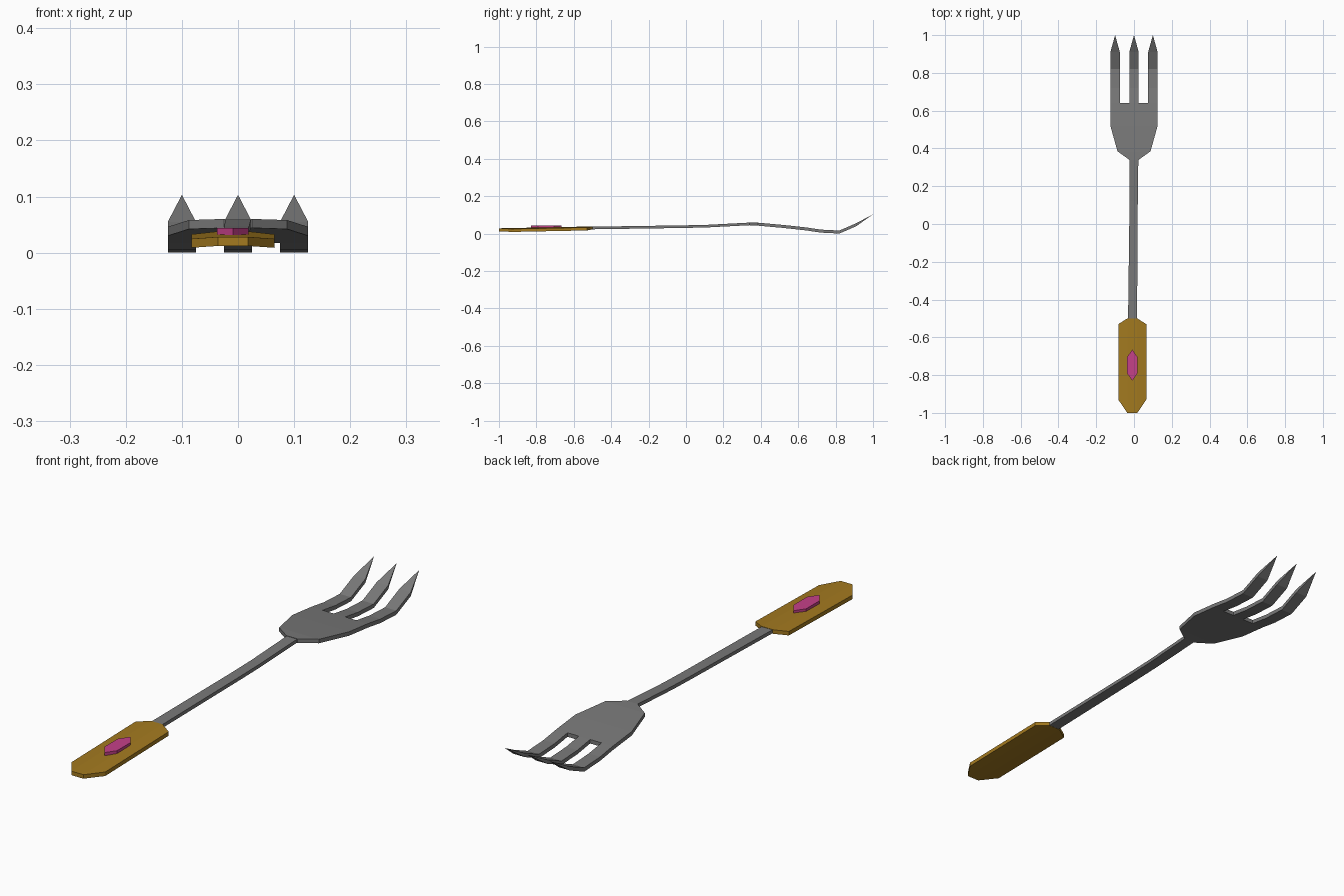
import bpy, bmesh

if "Cube" in bpy.data.objects:
    bpy.data.objects.remove(bpy.data.objects["Cube"])


def material(name, rgb):
    m = bpy.data.materials.new(name)
    m.diffuse_color = (*rgb, 1)
    m.use_nodes = True
    m.node_tree.nodes["Principled BSDF"].inputs["Base Color"].default_value = m.diffuse_color
    return m


STEEL = material("grey steel", (0.19, 0.19, 0.19))
GOLD = material("gold brown", (0.37, 0.195, 0.014))
PINK = material("pink gem", (0.56, 0.052, 0.25))

# Height of the upper surface along the length
PROFILE = [(-1, 0.028), (-0.5, 0.038), (0, 0.045), (0.12, 0.048), (0.34, 0.060),
           (0.385, 0.058), (0.52, 0.046), (0.64, 0.033), (0.72, 0.021),
           (0.82, 0.016), (0.91, 0.055), (1.0, 0.103)]


def top_z(y):
    for (y0, z0), (y1, z1) in zip(PROFILE, PROFILE[1:]):
        if y <= y1:
            return z0 + (z1 - z0) * (y - y0) / (y1 - y0)
    return PROFILE[-1][1]


def slab(name, strips, mat, thick, height):
    """Join rows (y, x list) into sheets, then thicken them downwards."""
    bm = bmesh.new()
    for rows in strips:
        for (ya, xa), (yb, xb) in zip(rows, rows[1:]):
            for i in range(len(xa) - 1):
                pts = [(xa[i], ya), (xa[i + 1], ya), (xb[i + 1], yb), (xb[i], yb)]
                pts = list(dict.fromkeys(pts))
                bm.faces.new([bm.verts.new((x, y, height(x, y))) for x, y in pts])
    bmesh.ops.remove_doubles(bm, verts=bm.verts, dist=1e-5)
    ext = bmesh.ops.extrude_face_region(bm, geom=bm.faces[:], use_keep_orig=True)
    for v in ext["geom"]:
        if isinstance(v, bmesh.types.BMVert) and v.co.y < 0.99:
            v.co.z -= thick
    bmesh.ops.remove_doubles(bm, verts=bm.verts, dist=1e-5)
    bmesh.ops.recalc_face_normals(bm, faces=bm.faces)
    me = bpy.data.meshes.new(name)
    bm.to_mesh(me)
    bm.free()
    me.materials.append(mat)
    bpy.context.collection.objects.link(bpy.data.objects.new(name, me))


def along(x, y):
    return top_z(y)


# Fork head: palm plate plus three pointed tines
cols = [-0.125, -0.075, -0.025, 0.025, 0.075, 0.125]
palm = [(0.34, [c * 0.2 for c in cols]), (0.385, [c * 0.7 for c in cols]),
        (0.52, cols), (0.64, cols)]
tines = [[(y, [c - 0.025, c + 0.025]) for y in (0.64, 0.72, 0.82, 0.91)] + [(1.0, [c, c])]
         for c in (-0.1, 0, 0.1)]
slab("fork_head", [palm] + tines, STEEL, 0.016, along)

# Thin stem, leaning very slightly to the left at the handle
slab("stem", [[(-0.55, [-0.032, 0.016]), (0, [-0.025, 0.019]),
               (0.12, [-0.024, 0.02]), (0.345, [-0.023, 0.023])]], STEEL, 0.014,
     lambda x, y: top_z(y) - 0.001)

# Handle grip with cut corners and a slight crown
HX = -0.009
slab("handle", [[(y, [HX - w, HX - 0.026, HX + 0.026, HX + w]) for y, w in
                 ((-1, 0.0265), (-0.93, 0.074), (-0.53, 0.074), (-0.5, 0.0265))]],
     GOLD, 0.016, lambda x, y: top_z(y) - max(0, abs(x - HX) - 0.026) * 0.1)

# Six-sided gem set in the handle
slab("gem", [[(-0.83, [HX, HX]), (-0.79, [HX - 0.028, HX + 0.028]),
              (-0.705, [HX - 0.028, HX + 0.028]), (-0.665, [HX, HX])]],
     PINK, 0.018, lambda x, y: 0.044)
